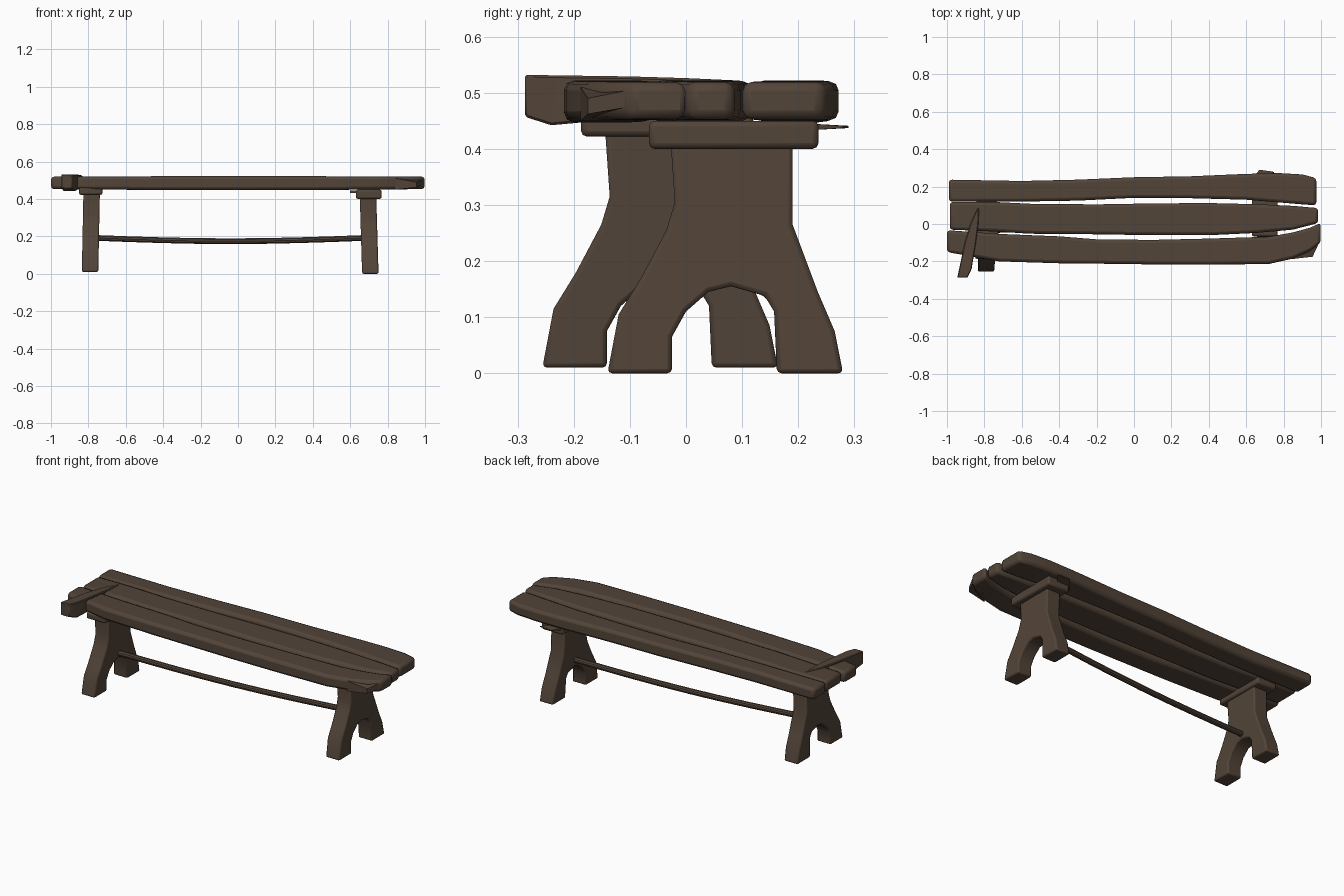
import bpy, bmesh, math
from mathutils import Vector

cube = bpy.data.objects.get("Cube")
if cube:
    bpy.data.objects.remove(cube, do_unlink=True)

wood = bpy.data.materials.new("dark brown wood")
wood.use_nodes = True
COLOR = (0.085, 0.058, 0.040, 1)
wood.diffuse_color = COLOR
bsdf = wood.node_tree.nodes["Principled BSDF"]
bsdf.inputs["Base Color"].default_value = COLOR
bsdf.inputs["Roughness"].default_value = 0.8


def loft(name, rings, bevel=0.01, segments=2):
    """Join equal closed rings of points, cap the ends and soften the edges."""
    bm = bmesh.new()
    loops = [[bm.verts.new(p) for p in ring] for ring in rings]
    for a, b in zip(loops, loops[1:]):
        for i in range(len(a)):
            j = (i + 1) % len(a)
            bm.faces.new((a[i], a[j], b[j], b[i]))
    bm.faces.new(loops[0][::-1])
    bm.faces.new(loops[-1])
    bmesh.ops.recalc_face_normals(bm, faces=bm.faces)
    mesh = bpy.data.meshes.new(name)
    bm.to_mesh(mesh)
    bm.free()
    mesh.materials.append(wood)
    obj = bpy.data.objects.new(name, mesh)
    bpy.context.collection.objects.link(obj)
    if bevel:
        mod = obj.modifiers.new("worn edges", 'BEVEL')
        mod.width = bevel
        mod.segments = segments
        mod.limit_method = 'ANGLE'
        mod.angle_limit = math.radians(40)
    bpy.ops.object.select_all(action='DESELECT')
    bpy.context.view_layer.objects.active = obj
    obj.select_set(True)
    bpy.ops.object.shade_smooth_by_angle(angle=math.radians(35))
    return obj


def plank(name, stations, z0=0.447, z1=0.522, lift=0.006):
    """Board along x; each station is (x, front y, back y)."""
    rings = []
    for x, a, b in stations:
        lo = z0 + lift * x * x
        hi = z1 - lift * 0.5 * x * x
        rings.append([(x, a, lo), (x, b, lo), (x, b, hi), (x, a, hi)])
    return loft(name, rings, 0.016)


def block(name, x, y, z, bevel=0.01):
    corners = [(x[0], z[0]), (x[1], z[0]), (x[1], z[1]), (x[0], z[1])]
    return loft(name, [[(px, py, pz) for px, pz in corners] for py in y], bevel)


# Seat boards, hand cut with wavy edges
plank("seat_board_back", [
    (-0.99, 0.12, 0.237), (-0.6, 0.12, 0.23), (-0.3, 0.125, 0.237),
    (0, 0.14, 0.25), (0.3, 0.138, 0.255), (0.6, 0.13, 0.268),
    (0.78, 0.115, 0.272), (0.9, 0.105, 0.265), (0.975, 0.1, 0.245)])
plank("seat_board_middle", [
    (-0.985, -0.03, 0.118), (-0.75, -0.04, 0.118), (-0.55, -0.052, 0.108),
    (-0.2, -0.055, 0.105), (0.1, -0.06, 0.11), (0.4, -0.06, 0.112),
    (0.65, -0.048, 0.106), (0.85, -0.03, 0.097), (0.985, 0.005, 0.085)])
plank("seat_board_front", [
    (-1.0, -0.15, -0.033), (-0.72, -0.2, -0.053), (-0.4, -0.21, -0.066),
    (-0.2, -0.212, -0.082), (0.1, -0.216, -0.085), (0.4, -0.217, -0.078),
    (0.72, -0.214, -0.068), (0.85, -0.185, -0.045), (0.94, -0.145, -0.02),
    (0.998, -0.1, 0.005)])

# Loose broken board lying skewed across one end, tapering to a point
rings = []
for y, xa, xb, za, zb in [(-0.287, -0.945, -0.89, 0.457, 0.532),
                          (-0.24, -0.935, -0.868, 0.442, 0.531),
                          (-0.1, -0.905, -0.845, 0.455, 0.529),
                          (0.0, -0.875, -0.832, 0.48, 0.526),
                          (0.087, -0.836, -0.828, 0.51, 0.522)]:
    rings.append([(xa, y, za), (xb, y, za), (xb, y, zb), (xa, y, zb)])
loft("broken_board", rings, 0.005, 1)

# Splinters on the split edges
loft("splinter_back", [
    [(0.6, 0.2, 0.432), (0.68, 0.2, 0.432), (0.68, 0.2, 0.446), (0.6, 0.2, 0.446)],
    [(0.67, 0.29, 0.437), (0.745, 0.28, 0.437), (0.745, 0.28, 0.441), (0.67, 0.29, 0.441)]], 0)
loft("splinter_front", [
    [(0.84, -0.188, 0.45), (0.9, -0.13, 0.45), (0.9, -0.13, 0.51), (0.84, -0.188, 0.51)],
    [(0.955, -0.175, 0.462), (0.99, -0.1, 0.475), (0.99, -0.1, 0.505), (0.955, -0.175, 0.49)]], 0)

# Trestle legs: one arched profile (y, z) used at both ends
PROFILE = [
    (-0.14, 0), (-0.025, 0), (-0.025, 0.065), (0, 0.11), (0.04, 0.145),
    (0.08, 0.155), (0.14, 0.138), (0.157, 0.11), (0.162, 0), (0.28, 0),
    (0.265, 0.075), (0.235, 0.145), (0.19, 0.265), (0.19, 0.45), (-0.03, 0.45),
    (-0.02, 0.305), (-0.035, 0.255), (-0.08, 0.17), (-0.12, 0.105)]


def trestle(side, x, dy, dz, lean):
    rings = []
    for half in (-0.044, 0.044):
        rings.append([(x + half + lean * (0.25 - z), y + dy, max(z + dz, 0))
                      for y, z in PROFILE])
    loft(side + "_trestle_leg", rings, 0.008)


trestle("left", 0.7, 0, 0, 0.03)
trestle("right", -0.786, -0.116, 0.01, -0.02)
block("left_seat_support", (0.63, 0.768), (-0.066, 0.236), (0.4, 0.45))
block("right_seat_support", (-0.85, -0.725), (-0.187, 0.12), (0.422, 0.46))

# Sagging round stretcher between the trestles
rings = []
for i in range(9):
    t = i / 8
    center = Vector((-0.77 + 1.46 * t, -0.035 + 0.115 * t,
                     0.192 - 0.018 * math.sin(math.pi * t)))
    rings.append([center + Vector((0, math.cos(a), math.sin(a))) * 0.016
                  for a in (math.tau * k / 10 for k in range(10))])
loft("stretcher", rings, 0)
